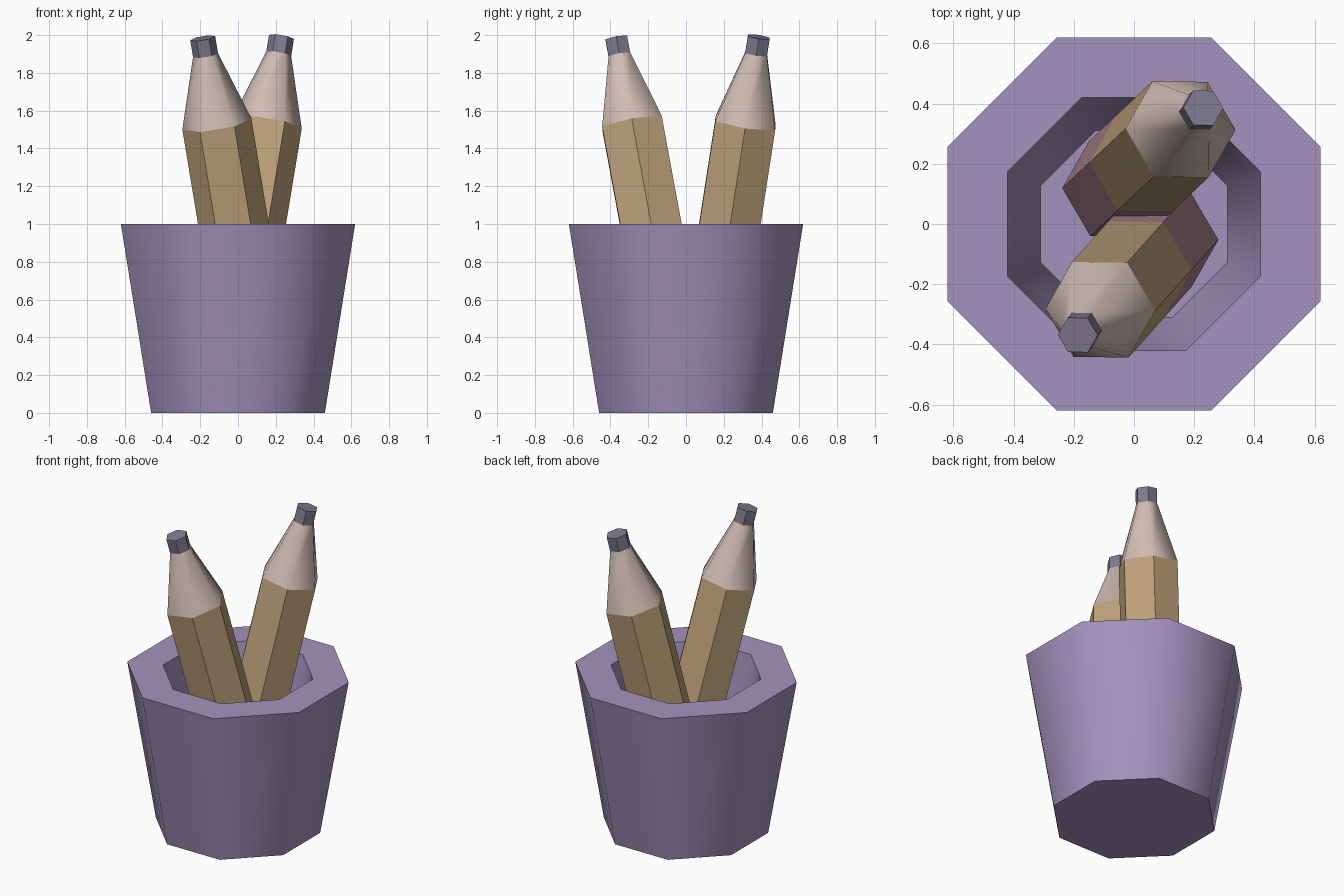
import bpy
import math
from mathutils import Vector

if "Cube" in bpy.data.objects:
    bpy.data.objects.remove(bpy.data.objects["Cube"])


def make_material(name, r, g, b):
    mat = bpy.data.materials.new(name)
    mat.use_nodes = True
    mat.diffuse_color = (r, g, b, 1)
    mat.node_tree.nodes["Principled BSDF"].inputs["Base Color"].default_value = (r, g, b, 1)
    return mat


PURPLE = make_material("cup purple", 0.37, 0.29, 0.51)
TAN = make_material("pencil tan", 0.53, 0.37, 0.20)
WOOD = make_material("bare wood", 0.63, 0.50, 0.45)
LEAD = make_material("lead grey", 0.22, 0.195, 0.28)
PINK = make_material("eraser pink", 0.42, 0.23, 0.28)


def ring_solid(name, rings, sides, mat, phase=0, start_cap=False, end_cap=False, smooth=None):
    """Join (radius, height) rings of a polygon into one surface."""
    verts = []
    for radius, z in rings:
        for i in range(sides):
            a = phase + math.tau * i / sides
            verts.append((radius * math.cos(a), radius * math.sin(a), z))
    faces = []
    for r in range(len(rings) - 1):
        for i in range(sides):
            j = (i + 1) % sides
            lo, hi = r * sides, (r + 1) * sides
            faces.append((lo + i, lo + j, hi + j, hi + i))
    if start_cap:
        faces.append(tuple(reversed(range(sides))))
    if end_cap:
        faces.append(tuple(range(len(verts) - sides, len(verts))))
    mesh = bpy.data.meshes.new(name)
    mesh.from_pydata(verts, [], faces)
    mesh.materials.append(mat)
    obj = bpy.data.objects.new(name, mesh)
    bpy.context.collection.objects.link(obj)
    if smooth:
        bpy.ops.object.select_all(action='DESELECT')
        obj.select_set(True)
        bpy.context.view_layer.objects.active = obj
        bpy.ops.object.shade_smooth_by_angle(angle=math.radians(smooth))
    return obj


# Octagonal cup: outer wall, rim, inner wall and floor
corner = 1 / math.cos(math.pi / 8)
ring_solid("cup", [(0.46 * corner, 0), (0.62 * corner, 1), (0.42 * corner, 1), (0.31 * corner, 0.2)],
           8, PURPLE, phase=math.pi / 8, start_cap=True, end_cap=True, smooth=50)


# Hexagonal pencil, measured along its axis from the shoulder
def pencil(side, shoulder, direction):
    direction = Vector(direction)
    R, r = 0.185, 0.067
    eraser_end, body_end, cone_end, lead_end = -1.31, -0.75, 0.375, 0.467
    parts = [
        ring_solid(side + "_pencil_eraser", [(R, eraser_end), (R, body_end)], 6, PINK, start_cap=True),
        ring_solid(side + "_pencil_body", [(R, body_end), (R, 0)], 6, TAN),
        ring_solid(side + "_pencil_cone", [(R, 0), (r, cone_end)], 6, WOOD, smooth=58.5),
        ring_solid(side + "_pencil_lead", [(r, cone_end), (r, lead_end)], 6, LEAD, end_cap=True),
    ]
    for part in parts:
        part.location = shoulder
        part.rotation_mode = 'QUATERNION'
        part.rotation_quaternion = Vector((0, 0, 1)).rotation_difference(direction)


pencil("front", (-0.112, -0.285, 1.53), (-0.165, -0.185, 1))
pencil("back", (0.155, 0.315, 1.535), (0.165, 0.155, 1))
